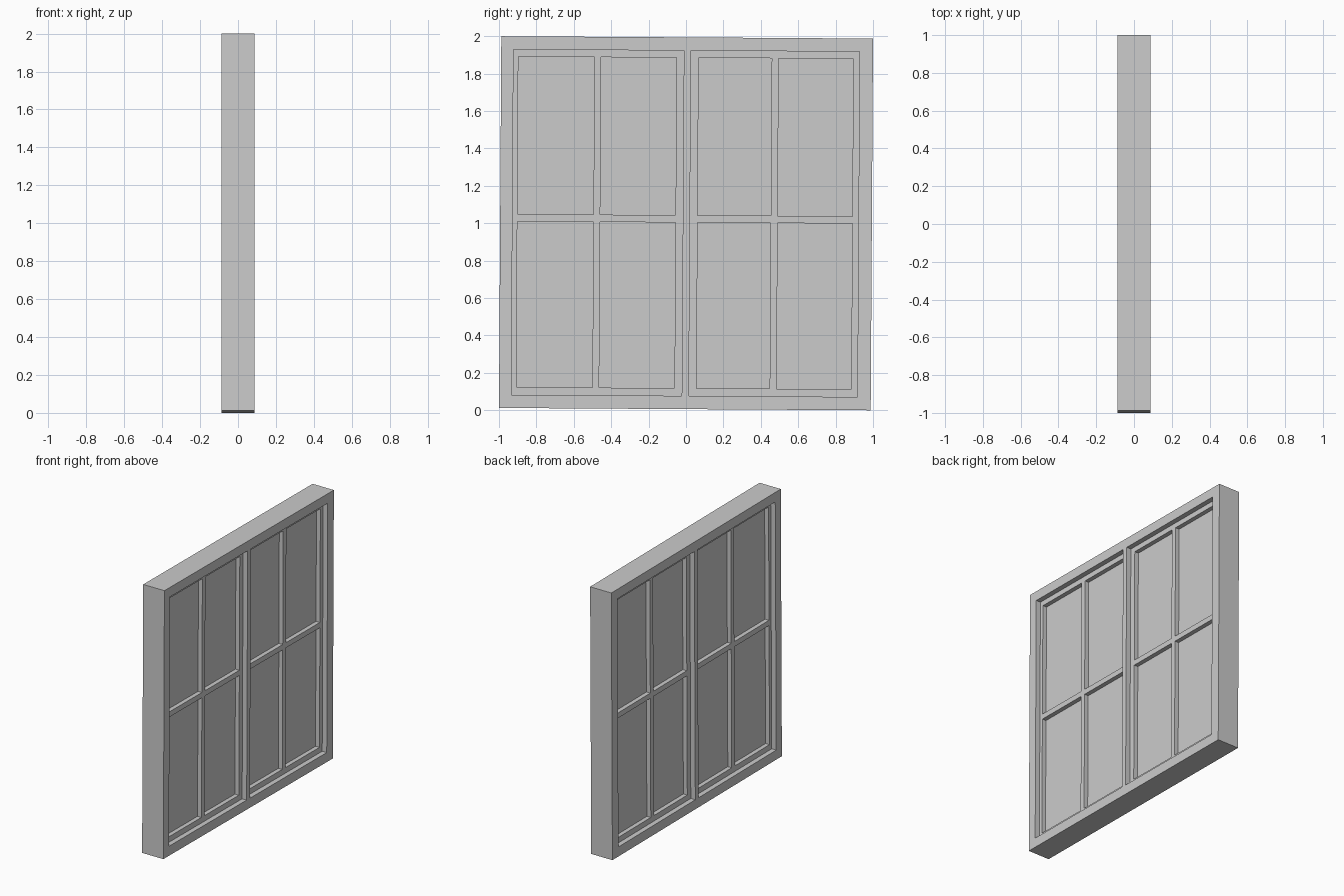
import bpy, bmesh, math
from mathutils import Matrix, Vector

if "Cube" in bpy.data.objects:
    bpy.data.objects.remove(bpy.data.objects["Cube"])

# the whole window leans very slightly clockwise in its own plane
LEAN = Matrix.Translation((0, 0, 1)) @ Matrix.Rotation(-0.0063, 4, 'X') @ Matrix.Translation((0, 0, -1))


def bars(name, half_depth, rects):
    """One object made of boxes; each rect is (y0, y1, z0, z1)."""
    bm = bmesh.new()
    for y0, y1, z0, z1 in rects:
        m = LEAN @ Matrix.Translation((0, (y0 + y1) / 2, (z0 + z1) / 2)) \
            @ Matrix.Diagonal((2 * half_depth, y1 - y0, z1 - z0, 1))
        bmesh.ops.create_cube(bm, size=1, matrix=m)
    me = bpy.data.meshes.new(name)
    bm.to_mesh(me)
    bm.free()
    ob = bpy.data.objects.new(name, me)
    bpy.context.collection.objects.link(ob)
    return ob


FRAME, SASH, GLASS = 0.087, 0.05, 0.018   # half depths
S = 0.9937                                # half size of the outer square
BOT, TOP = 0.077, 1.923                   # opening heights

# outer frame: head, sill, jambs and centre mullion
bars("frame_head", FRAME, [(-S, S, TOP, 1 + S)])
bars("frame_sill", FRAME, [(-S, S, 1 - S, BOT)])
bars("frame_jamb_left", FRAME, [(-S, -0.928, BOT, TOP)])
bars("frame_jamb_right", FRAME, [(0.922, S, BOT, TOP)])
bars("frame_mullion", FRAME, [(-0.017, 0.021, BOT, TOP)])

# two sashes, each with a cross of glazing bars and one sheet of glass
sashes = {
    "left": (-0.928, -0.902, -0.495, -0.459, -0.056, -0.017),
    "right": (0.021, 0.062, 0.453, 0.490, 0.889, 0.922),
}
P0, P1, M0, M1 = 0.118, 1.885, 1.004, 1.043
for side, (a, b, c, d, e, f) in sashes.items():
    bars("sash_" + side, SASH, [
        (a, b, BOT, TOP), (e, f, BOT, TOP),       # stiles
        (b, e, BOT, P0), (b, e, P1, TOP),         # rails
        (b, e, M0, M1),                           # horizontal bar
        (c, d, P0, M0), (c, d, M1, P1),           # vertical bars
    ])
    bars("glass_" + side, GLASS, [(b - 0.01, e + 0.01, P0 - 0.01, P1 + 0.01)])
